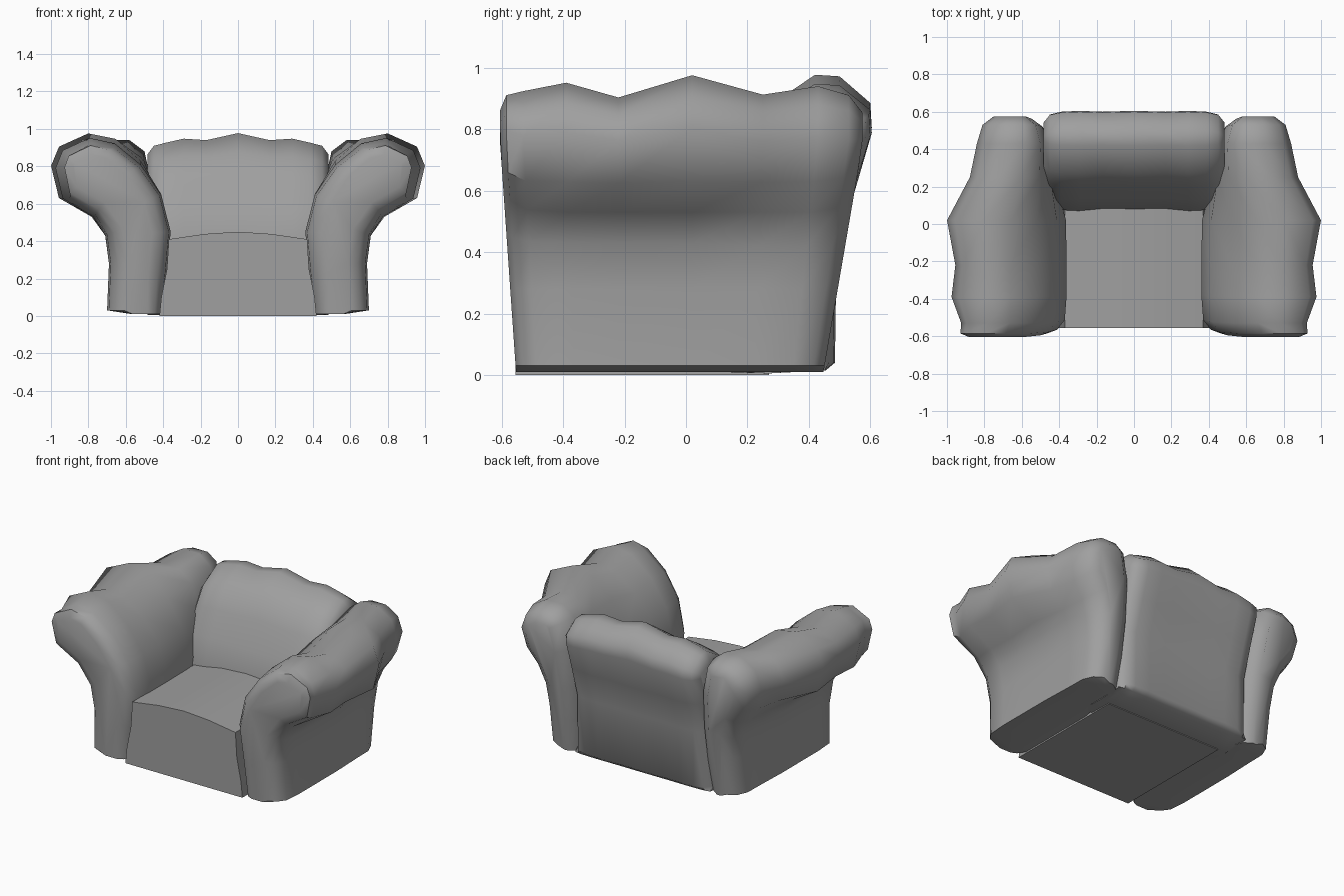
import bpy, bmesh, math
from mathutils import Vector

cube = bpy.data.objects.get("Cube")
if cube:
    bpy.data.objects.remove(cube)

GREY = (0.35, 0.35, 0.35, 1)
fabric = bpy.data.materials.new("grey_fabric")
fabric.use_nodes = True
fabric.diffuse_color = GREY
fabric.node_tree.nodes["Principled BSDF"].inputs["Base Color"].default_value = GREY


def lerp(a, b, t):
    return a + (b - a) * t


def inset(profile, d):
    """Shrink a counter-clockwise outline by d, leaving its base on the floor."""
    out = []
    for i, (u, z) in enumerate(profile):
        a, b = profile[i - 1], profile[(i + 1) % len(profile)]
        t = Vector((b[0] - a[0], b[1] - a[1])).normalized()
        out.append((u - t.y * d, z + t.x * d * (z > 0.1)))
    return out


def loft(name, rings, angle=50):
    bm = bmesh.new()
    loops = [[bm.verts.new(p) for p in ring] for ring in rings]
    n = len(loops[0])
    for a, b in zip(loops, loops[1:]):
        for i in range(n):
            j = (i + 1) % n
            bm.faces.new((a[i], a[j], b[j], b[i]))
    bm.faces.new(loops[0])
    bm.faces.new(loops[-1])
    bmesh.ops.recalc_face_normals(bm, faces=bm.faces)
    mesh = bpy.data.meshes.new(name)
    bm.to_mesh(mesh)
    bm.free()
    mesh.materials.append(fabric)
    obj = bpy.data.objects.new(name, mesh)
    bpy.context.collection.objects.link(obj)
    bpy.ops.object.select_all(action='DESELECT')
    obj.select_set(True)
    bpy.context.view_layer.objects.active = obj
    bpy.ops.object.shade_smooth_by_angle(angle=math.radians(angle))
    return obj


# Rolled arms: front outline blends into a narrower rear outline
ARM_FRONT = [(.41, .01), (.57, .01), (.70, .03), (.69, .28), (.71, .43), (.78, .53),
             (.95, .63), (.99, .80), (.95, .90), (.80, .97), (.66, .94), (.52, .82),
             (.41, .65), (.36, .45), (.38, .22)]
ARM_REAR = [(.46, .01), (.57, .01), (.69, .03), (.69, .28), (.70, .42), (.74, .53),
            (.81, .63), (.84, .77), (.80, .88), (.70, .94), (.58, .94), (.50, .88),
            (.46, .70), (.44, .45), (.44, .22)]
# (y, rear blend, inset, roll width, roll height)
ARM_STATIONS = [(-.605, 0, .10, .95, .97), (-.585, 0, .05, .95, .97), (-.53, 0, .01, .80, .90),
                (-.39, 0, 0, .95, .95), (-.22, 0, 0, .88, .82), (.02, .05, 0, 1.06, 1.02),
                (.25, .75, 0, 1, .90), (.43, 1, 0, 1, 1), (.53, 1, .03, 1, 1),
                (.575, 1, .09, 1, 1)]


def arm_rings(side):
    rings = []
    for y, w, d, kx, kz in ARM_STATIONS:
        prof = [(lerp(a[0], b[0], w), lerp(a[1], b[1], w))
                for a, b in zip(ARM_FRONT, ARM_REAR)]
        ring = []
        for x, z in inset(prof, d):
            x = .7 + (x - .7) * kx if x > .7 else x
            z = .6 + (z - .6) * kz if z > .6 else z
            # ends lean outward with height
            low = 1 - min(z / .75, 1)
            squeeze = .05 * low if y < 0 else .13 * low
            ring.append((side * x, y * (1 - squeeze / .58 * min(abs(y) / .5, 1)), z))
        rings.append(ring)
    return rings


for side, label in ((1, "left"), (-1, "right")):
    loft(label + "_arm", arm_rings(side))

# Backrest: side outline swept across the width
BACK = [(.10, .01), (.27, .005), (.455, .015), (.485, .04), (.49, .40), (.55, .60),
        (.605, .80), (.60, .88), (.50, .965), (.42, .97), (.27, .87), (.20, .75),
        (.13, .58), (.07, .42)]
# (x, inset, top scale)
BACK_HALF = [(0, 0, 1.02), (.17, .005, .93), (.29, 0, .94), (.39, .005, .89),
             (.45, .02, .88), (.485, .07, .86)]
BACK_STATIONS = [(-x, d, k) for x, d, k in BACK_HALF[:0:-1]] + BACK_HALF
loft("backrest", [[(x, y, .6 + (z - .6) * k if z > .6 else z) for y, z in inset(BACK, d)]
                  for x, d, k in BACK_STATIONS])

# Seat block with a gently crowned top
SEAT = [(-.42, 0), (.42, 0), (.41, .1), (.38, .25), (.37, .41), (.18, .438), (0, .45),
        (-.18, .438), (-.37, .41), (-.38, .25), (-.41, .1)]
loft("seat", [[(x, y, z) for x, z in SEAT] for y in (-.555, .27)], 30)
